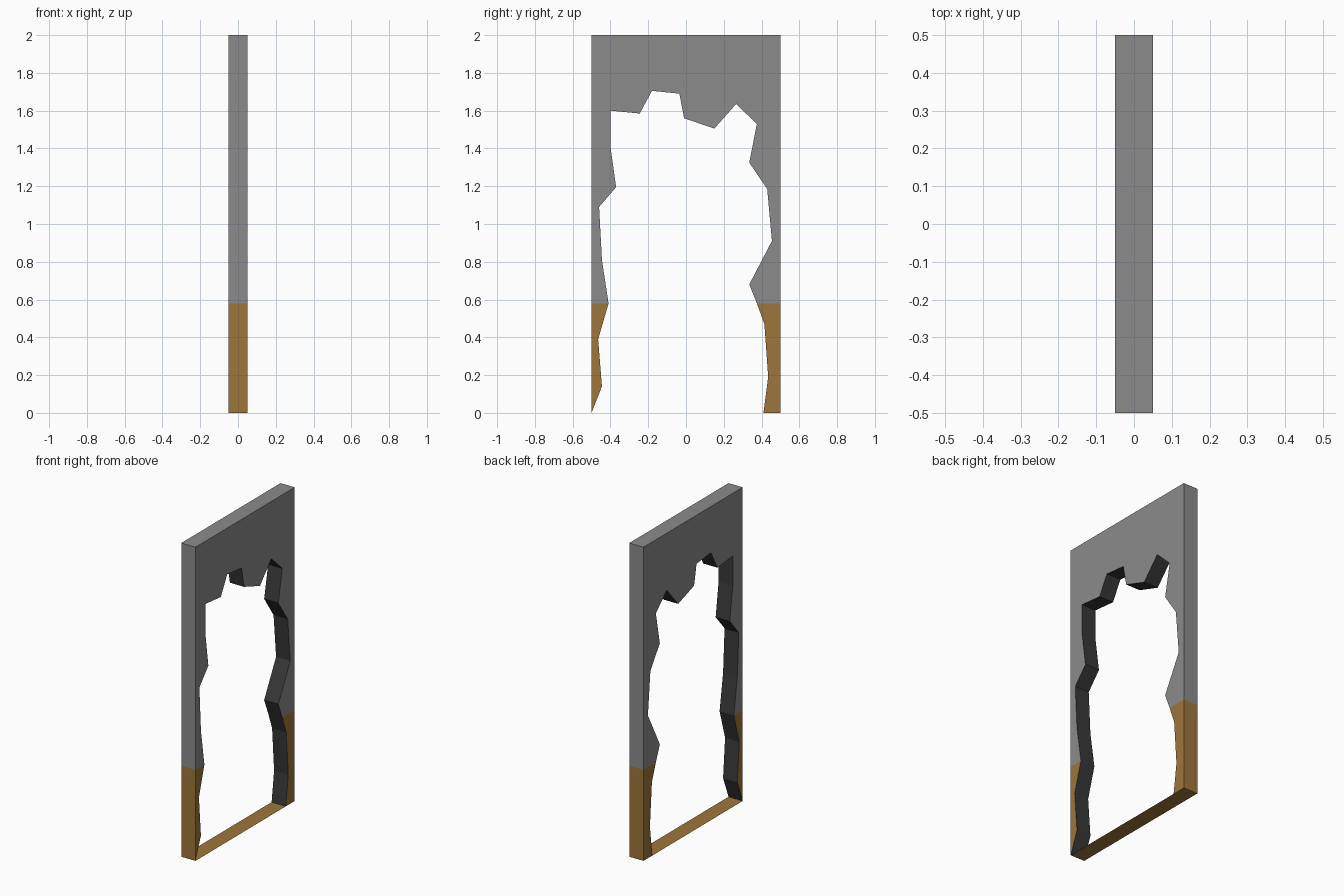
import bpy, bmesh

if "Cube" in bpy.data.objects:
    bpy.data.objects.remove(bpy.data.objects["Cube"])

HALF_T, HALF_W, TOP, DADO = 0.05, 0.5, 2.0, 0.58

# jagged outline of the broken opening as (y, z), split at the dado line
left_break = [(-0.5, 0), (-0.445, 0.14), (-0.465, 0.39), (-0.41, DADO)]
upper_break = [(-0.41, DADO), (-0.445, 0.81), (-0.46, 1.09), (-0.37, 1.195),
               (-0.40, 1.41), (-0.40, 1.60), (-0.245, 1.585), (-0.18, 1.705),
               (-0.035, 1.69), (-0.01, 1.56), (0.15, 1.505), (0.265, 1.635),
               (0.375, 1.53), (0.335, 1.325), (0.43, 1.185), (0.455, 0.91),
               (0.335, 0.68), (0.375, DADO)]
right_break = [(0.375, DADO), (0.415, 0.47), (0.435, 0.19), (0.41, 0)]


def material(name, color):
    m = bpy.data.materials.new(name)
    m.diffuse_color = (*color, 1)
    m.use_nodes = True
    m.node_tree.nodes["Principled BSDF"].inputs["Base Color"].default_value = m.diffuse_color
    return m


brown = material("brown_paint", (0.34, 0.18, 0.045))
dark = material("dark_rubble", (0.04, 0.04, 0.04))
grey = material("grey_plaster", (0.26, 0.26, 0.26))


def finish(name, bm, mats):
    mesh = bpy.data.meshes.new(name)
    bm.to_mesh(mesh)
    bm.free()
    for m in mats:
        mesh.materials.append(m)
    obj = bpy.data.objects.new(name, mesh)
    bpy.context.collection.objects.link(obj)


def wall_part(name, broken, outer, paint):
    """Extrude a profile along x; broken edges get the dark material."""
    pts = broken + outer
    n = len(pts)
    bm = bmesh.new()
    back = [bm.verts.new((-HALF_T, y, z)) for y, z in pts]
    front = [bm.verts.new((HALF_T, y, z)) for y, z in pts]
    # profile runs clockwise seen from +x
    bm.faces.new(front[::-1])
    bm.faces.new(back)
    for i in range(n):
        j = (i + 1) % n
        if pts[i][1] == DADO and pts[j][1] == DADO:
            continue  # open where plaster meets dado
        f = bm.faces.new((front[i], front[j], back[j], back[i]))
        f.material_index = 1 if j > 0 and j < len(broken) else 0
    finish(name, bm, [paint, dark])


# grey upper wall and two brown lower stubs
wall_part("upper_wall", upper_break,
          [(HALF_W, DADO), (HALF_W, TOP), (-HALF_W, TOP), (-HALF_W, DADO)][::1], grey)
wall_part("left_lower_wall", left_break, [(-HALF_W, DADO)], brown)
wall_part("right_lower_wall", right_break, [(HALF_W, 0), (HALF_W, DADO)], brown)

# thin floor strip joining the two stubs
bm = bmesh.new()
corners = [(-HALF_T, -0.5), (-HALF_T, 0.41), (HALF_T, 0.41), (HALF_T, -0.5)]
bm.faces.new([bm.verts.new((x, y, 0)) for x, y in corners])
finish("floor_strip", bm, [brown])

# consistent outward normals on the wall parts
for name in ("upper_wall", "left_lower_wall", "right_lower_wall"):
    mesh = bpy.data.objects[name].data
    bm = bmesh.new()
    bm.from_mesh(mesh)
    bmesh.ops.recalc_face_normals(bm, faces=bm.faces)
    bm.to_mesh(mesh)
    bm.free()
